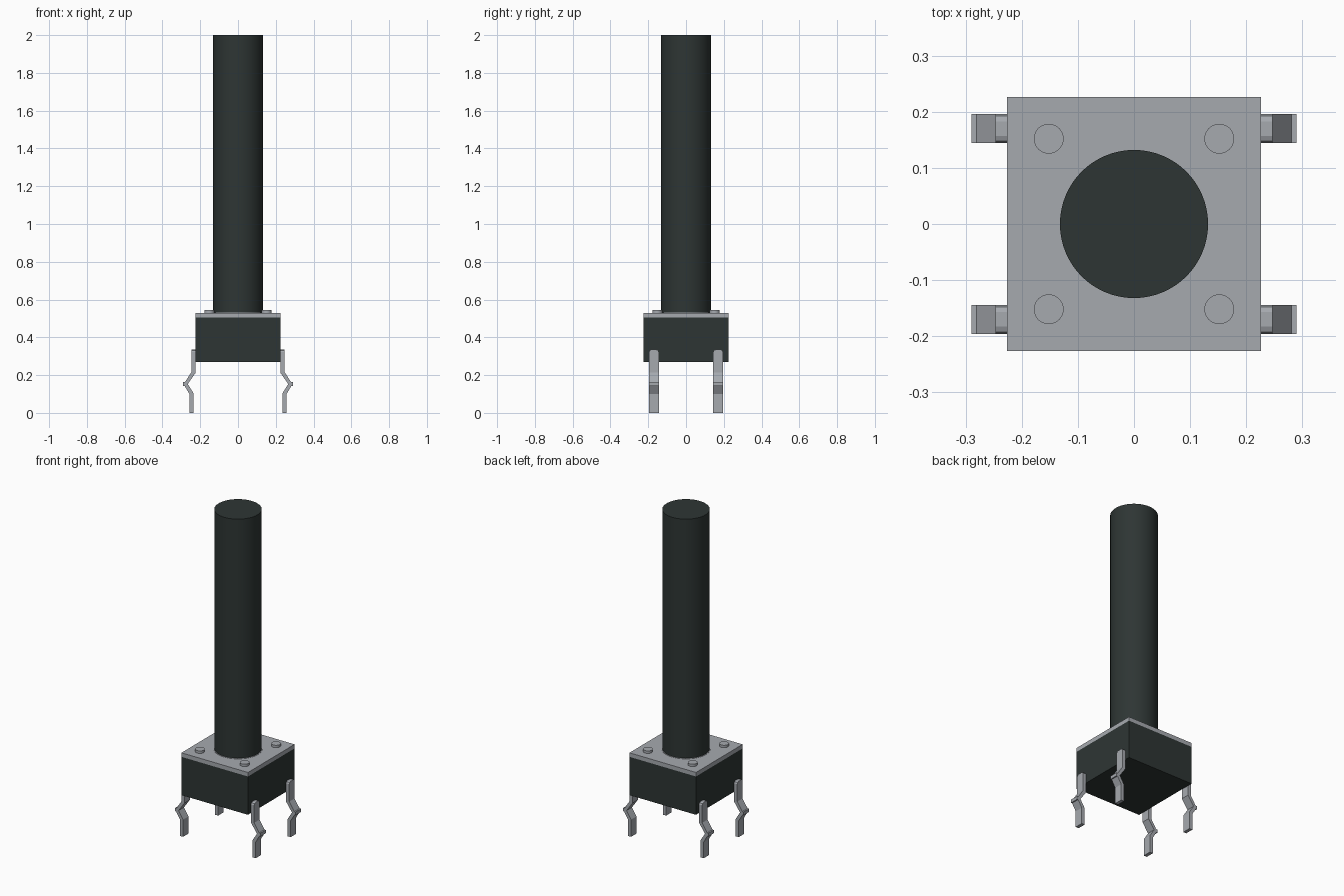
import bpy
import bmesh
import math

cube = bpy.data.objects.get("Cube")
if cube:
    bpy.data.objects.remove(cube, do_unlink=True)


def make_material(name, colour):
    mat = bpy.data.materials.new(name)
    mat.use_nodes = True
    mat.diffuse_color = colour
    mat.node_tree.nodes["Principled BSDF"].inputs["Base Color"].default_value = colour
    return mat


black = make_material("black_plastic", (0.027, 0.036, 0.034, 1))
metal = make_material("grey_metal", (0.38, 0.40, 0.43, 1))


def box(name, width, bottom, top, mat):
    bpy.ops.mesh.primitive_cube_add(size=1, location=(0, 0, (bottom + top) / 2))
    ob = bpy.context.object
    ob.name = name
    ob.scale = (width, width, top - bottom)
    bpy.ops.object.transform_apply(location=False, rotation=False, scale=True)
    ob.data.materials.append(mat)
    return ob


def cylinder(name, radius, x, y, bottom, top, mat, sides=64):
    bpy.ops.mesh.primitive_cylinder_add(
        vertices=sides, radius=radius, depth=top - bottom, location=(x, y, (bottom + top) / 2))
    ob = bpy.context.object
    ob.name = name
    ob.data.materials.append(mat)
    bpy.ops.object.shade_smooth_by_angle(angle=math.radians(30))
    return ob


# Bent side outline of a leg, as x and z
LEG = [(0.226, 0.335), (0.226, 0.21), (0.266, 0.153), (0.236, 0.105), (0.236, 0),
       (0.257, 0), (0.257, 0.1), (0.283, 0.143), (0.29, 0.143), (0.29, 0.163),
       (0.281, 0.163), (0.247, 0.215), (0.247, 0.335)]


def leg(name, side, y):
    bm = bmesh.new()
    half = 0.026
    face = bm.faces.new([bm.verts.new((side * x, y - half, z)) for x, z in LEG])
    ext = bmesh.ops.extrude_face_region(bm, geom=[face])
    moved = [v for v in ext["geom"] if isinstance(v, bmesh.types.BMVert)]
    bmesh.ops.translate(bm, verts=moved, vec=(0, 2 * half, 0))
    # Clipped corners at the upper end
    top = LEG[0][1]
    corners = [e for e in bm.edges
               if all(v.co.z > top - 0.001 for v in e.verts)
               and abs(e.verts[0].co.y - e.verts[1].co.y) < 0.001]
    bmesh.ops.bevel(bm, geom=corners, offset=0.013, segments=2, profile=0.5, affect='EDGES')
    bmesh.ops.recalc_face_normals(bm, faces=bm.faces)
    mesh = bpy.data.meshes.new(name)
    bm.to_mesh(mesh)
    bm.free()
    mesh.materials.append(metal)
    ob = bpy.data.objects.new(name, mesh)
    bpy.context.collection.objects.link(ob)


# Housing, cover plate and plunger
box("housing", 0.452, 0.27, 0.505, black)
box("cover_plate", 0.452, 0.505, 0.53, metal)
cylinder("plunger_collar", 0.136, 0, 0, 0.525, 0.532, metal)
cylinder("plunger", 0.132, 0, 0, 0.525, 2.0, black)

# Four rivets and four legs
for side, side_name in ((1, "left"), (-1, "right")):
    for depth, depth_name in ((-1, "front"), (1, "back")):
        tag = depth_name + "_" + side_name
        cylinder("rivet_" + tag, 0.0265, side * 0.152, depth * 0.152, 0.525, 0.545, metal, 32)
        leg("leg_" + tag, side, depth * 0.17)
